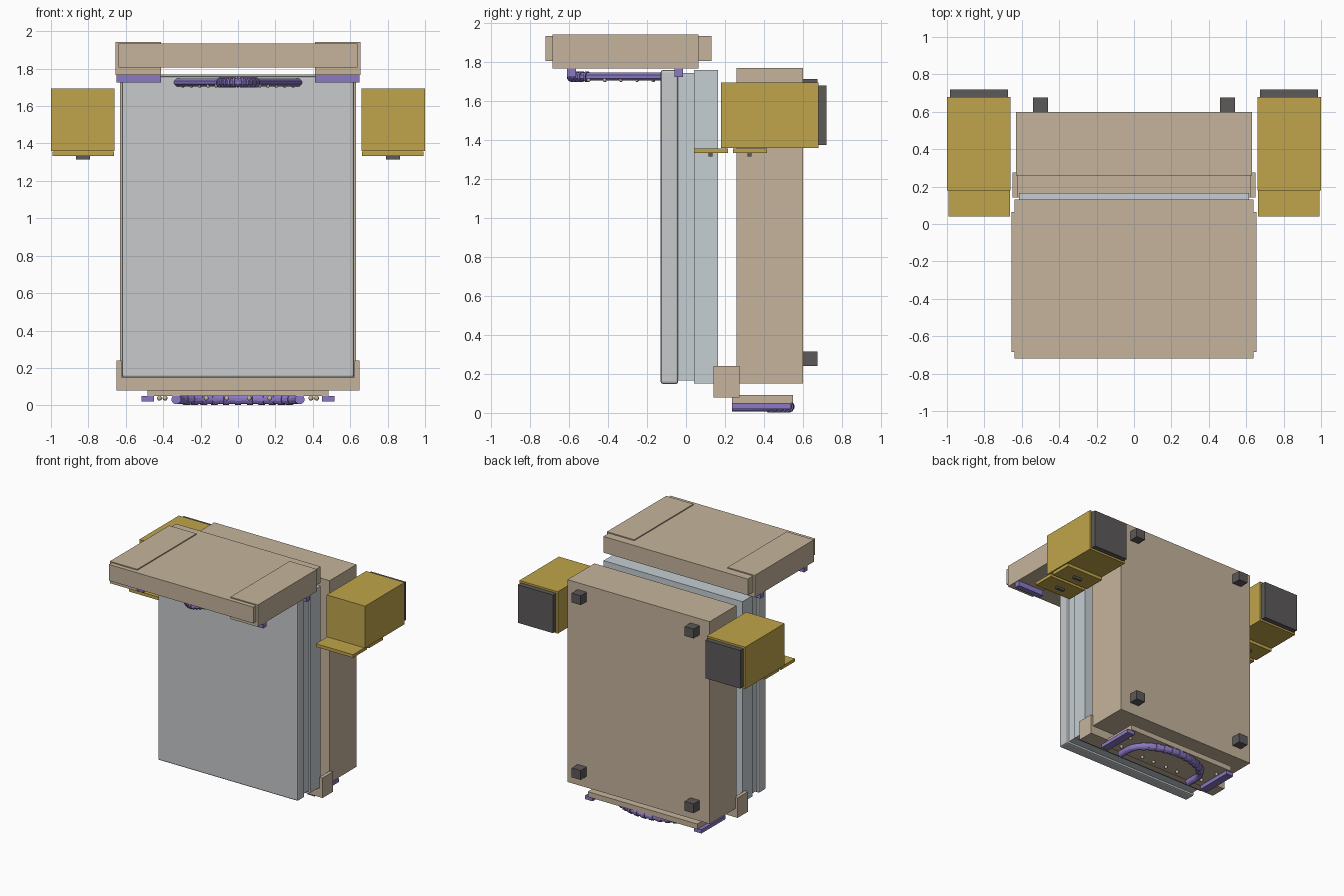
import bpy
import bmesh
import math
from mathutils import Vector

cube = bpy.data.objects.get("Cube")
if cube:
    bpy.data.objects.remove(cube, do_unlink=True)


def material(name, r, g, b):
    m = bpy.data.materials.new(name)
    m.use_nodes = True
    m.diffuse_color = (r, g, b, 1)
    m.node_tree.nodes["Principled BSDF"].inputs["Base Color"].default_value = (r, g, b, 1)
    return m


TAN = material("tan casing", 0.56, 0.455, 0.33)
GREY = material("pale grey", 0.57, 0.585, 0.595)
FRAME = material("cool grey", 0.56, 0.62, 0.65)
GOLD = material("mustard", 0.53, 0.375, 0.07)
PURPLE = material("violet", 0.26, 0.19, 0.56)
DARK = material("charcoal", 0.11, 0.1, 0.1)


def finish(name, bm, mat):
    mesh = bpy.data.meshes.new(name)
    bm.to_mesh(mesh)
    bm.free()
    ob = bpy.data.objects.new(name, mesh)
    bpy.context.collection.objects.link(ob)
    mesh.materials.append(mat)
    return ob


def box(name, mat, x, y, z, bevel=0):
    """Box from (min, max) pairs."""
    bm = bmesh.new()
    bmesh.ops.create_cube(bm, size=1)
    for v in bm.verts:
        v.co = [(a + b) / 2 + c * (b - a) for (a, b), c in zip((x, y, z), v.co)]
    ob = finish(name, bm, mat)
    if bevel:
        mod = ob.modifiers.new("bevel", 'BEVEL')
        mod.width = bevel
        mod.segments = 2
    return ob


def pair(name, mat, x, y, z):
    """Mirrored boxes on both sides."""
    box("left_" + name, mat, x, y, z)
    box("right_" + name, mat, (-x[1], -x[0]), y, z)


def ball(name, mat, pos, radius):
    bm = bmesh.new()
    bmesh.ops.create_uvsphere(bm, u_segments=12, v_segments=8, radius=radius)
    bmesh.ops.translate(bm, verts=bm.verts, vec=pos)
    for f in bm.faces:
        f.smooth = True
    finish(name, bm, mat)


def tube(name, mat, points, radius, sides=12):
    """Swept tube in a horizontal plane with capped ends."""
    bm = bmesh.new()
    pts = [Vector(p) for p in points]
    rings = []
    for i, p in enumerate(pts):
        d = (pts[min(i + 1, len(pts) - 1)] - pts[max(i - 1, 0)]).normalized()
        side = d.cross(Vector((0, 0, 1)))
        ring = []
        for k in range(sides):
            a = math.tau * (k + 0.5) / sides
            ring.append(bm.verts.new(p + radius * (side * math.cos(a) + Vector((0, 0, math.sin(a))))))
        rings.append(ring)
    for r, s in zip(rings, rings[1:]):
        for k in range(sides):
            bm.faces.new((r[k], r[(k + 1) % sides], s[(k + 1) % sides], s[k]))
    bm.faces.new(rings[0])
    bm.faces.new(rings[-1])
    bmesh.ops.recalc_face_normals(bm, faces=bm.faces)
    return finish(name, bm, mat)


def ribs(name, points, radius, thickness):
    """Short collars centred on each path point."""
    for i in range(1, len(points) - 1):
        p = Vector(points[i])
        d = (Vector(points[i + 1]) - Vector(points[i - 1])).normalized() * thickness / 2
        tube(f"{name}_{i}", PURPLE, [p - d, p + d], radius)


# Front panel in its frame
box("display_panel", GREY, (-0.62, 0.62), (-0.13, -0.04), (0.148, 1.76), 0.012)
box("panel_middle", FRAME, (-0.6, 0.6), (-0.04, 0.04), (0.165, 1.745))
box("panel_back", FRAME, (-0.615, 0.615), (0.04, 0.165), (0.152, 1.76))

# Rear case with four rubber feet
box("rear_case", TAN, (-0.63, 0.63), (0.26, 0.6), (0.15, 1.77))
for level, z in (("lower", 0.24), ("upper", 1.64)):
    pair(level + "_foot", DARK, (0.46, 0.54), (0.6, 0.675), (z, z + 0.075))

# Lower bracket
box("bracket_bar", TAN, (-0.65, 0.65), (0.142, 0.275), (0.08, 0.148))
pair("bracket_post", TAN, (0.622, 0.65), (0.142, 0.275), (0.148, 0.24))

# Lid with raised end caps and rails beneath
box("lid", TAN, (-0.64, 0.64), (-0.72, 0.132), (1.805, 1.935))
pair("lid_cap", TAN, (0.413, 0.655), (-0.685, 0.065), (1.767, 1.943))
for place, y in (("front", -0.61), ("back", -0.06)):
    pair(place + "_lid_rail", PURPLE, (0.413, 0.65), (y, y + 0.045), (1.725, 1.767))

# Arched handle under the lid, with ribbed grip and studs
apex = []
for i in range(13):
    t = i / 6 - 1
    apex.append((0.11 * t, -0.585 + 0.11 * t * t, 1.726))
arch = [(-0.36, -0.06, 1.726)] + apex + [(0.36, -0.06, 1.726)]
tube("lid_handle", PURPLE, arch, 0.022, 8)
ribs("lid_grip", apex, 0.028, 0.012)
for s in (-1, 1):
    for i in range(5):
        ball("lid_stud", TAN, (s * (0.115 + 0.045 * i), -0.5 + 0.083 * i, 1.708), 0.01)

# Base plate with rails, curved handle and studs
box("base_plate", TAN, (-0.485, 0.485), (0.235, 0.55), (0.05, 0.092))
pair("base_rail", PURPLE, (0.45, 0.515), (0.235, 0.54), (0.02, 0.05))
curve = [(-0.33, 0.235, 0.032)]
for i in range(17):
    a = math.pi * (1 - i / 16)
    curve.append((0.33 * math.cos(a), 0.33 + 0.195 * math.sin(a), 0.032))
curve.append((0.33, 0.235, 0.032))
tube("base_handle", PURPLE, curve, 0.026)
ribs("base_grip", curve[3:-3], 0.032, 0.03)
for s in (-1, 1):
    for x, y in ((0.06, 0.3), (0.17, 0.3), (0.39, 0.32), (0.42, 0.46)):
        ball("base_stud", TAN, (s * x, y, 0.038), 0.013)

# Side modules with dark back covers and hinged flaps
pair("module", GOLD, (0.66, 1.0), (0.18, 0.68), (1.36, 1.695))
pair("module_cover", DARK, (0.675, 0.985), (0.68, 0.72), (1.375, 1.68))
for place, y in (("front", 0.04), ("back", 0.24)):
    pair(place + "_flap", GOLD, (0.662, 0.992), (y, y + 0.175), (1.333, 1.358))
    pair(place + "_flap_knob", DARK, (0.792, 0.865), (y + 0.076, y + 0.096), (1.315, 1.333))
